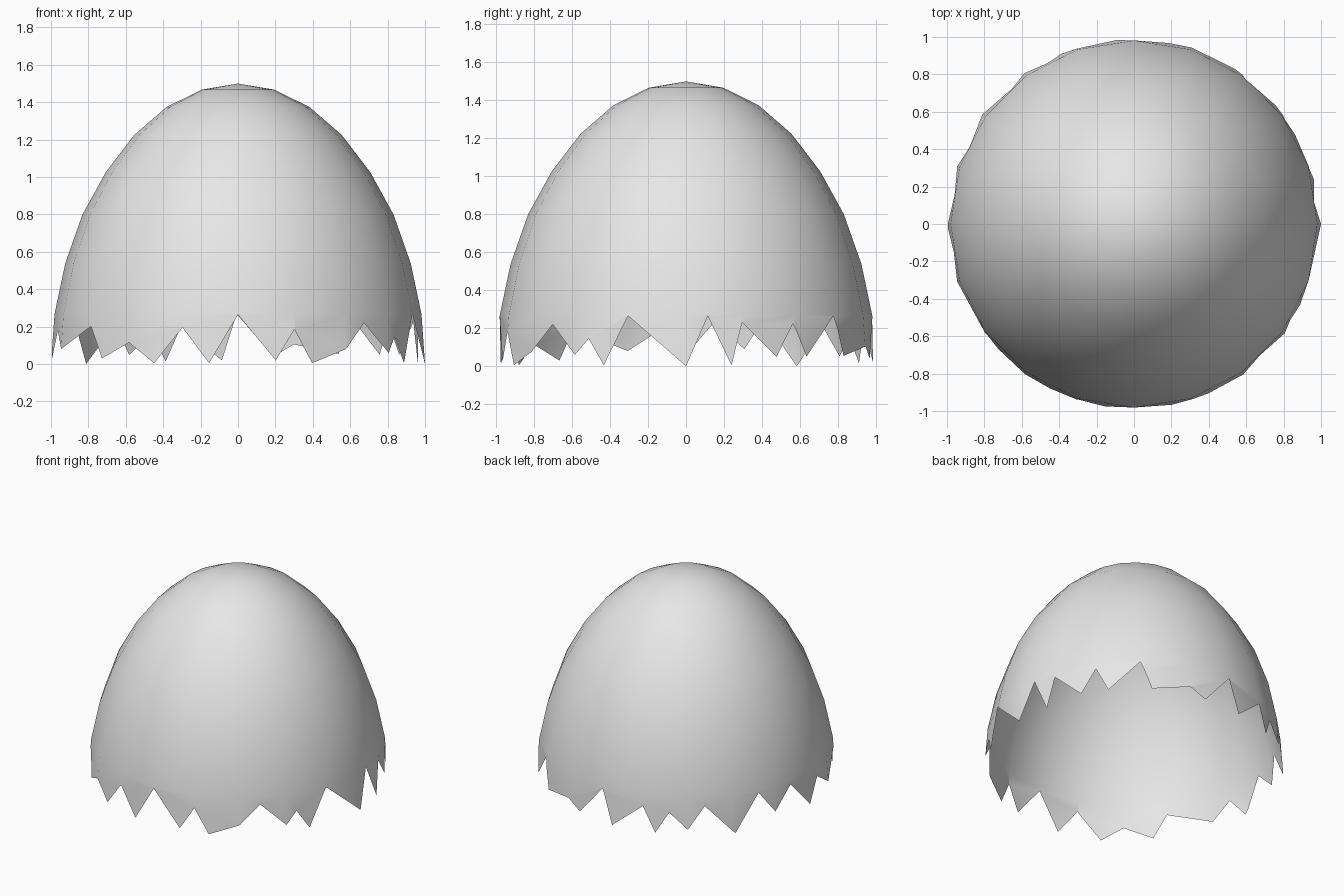
import bpy, bmesh
from math import sin, cos, radians, pi

if "Cube" in bpy.data.objects:
    bpy.data.objects.remove(bpy.data.objects["Cube"])

SIDES = 20
STEP = 360 / SIDES
RIM_Z = 0.268
# Dome heights from just below the tip down to the last whole ring
HEIGHTS = [1.467, 1.374, 1.224, 1.026, 0.8, 0.538, RIM_Z]
# Cracked edge: angle from the front towards +x, and height
CRACKS = [(0, .27), (11.8, .02), (17.8, .185), (23.6, .005), (35.5, .08), (43.8, .22),
          (54, .06), (58.5, .145), (64, .005), (71.8, .27), (90, 0), (96.8, .27),
          (104, .005), (107.5, .23), (119, .05), (125, .225), (130, .05), (142.5, .27),
          (147, .055), (162.5, .105), (169, .04), (180.5, .27), (185, .02), (198, .2),
          (203, .015), (208.4, .165), (215.7, .05), (222.4, .21), (234.3, 0), (245, .25),
          (252, .09), (261, .235), (271.5, .03), (279, .18), (288, .08), (307, .2),
          (312.5, .03), (324, .115), (333, .005), (342.5, .195), (351, .005), (360, .27)]


def shell_point(angle, z, radius):
    """Point on the flat side of the many-sided shell."""
    middle = (angle // STEP + 0.5) * STEP
    r = radius * cos(pi / SIDES) / cos(radians(angle - middle))
    return (r * sin(radians(angle)), -r * cos(radians(angle)), z)


def crack_height(angle):
    for (a0, z0), (a1, z1) in zip(CRACKS, CRACKS[1:]):
        if a0 <= angle <= a1:
            return z0 + (z1 - z0) * (angle - a0) / (a1 - a0)


bm = bmesh.new()

# Rounded dome
tip = bm.verts.new((0, 0, 1.5))
rings = []
for k, z in enumerate(HEIGHTS, 1):
    r = sin(k * pi / 16)
    rings.append([bm.verts.new(shell_point(i * STEP, z, r)) for i in range(SIDES)])
for i in range(SIDES):
    j = (i + 1) % SIDES
    bm.faces.new((tip, rings[0][i], rings[0][j]))
    for upper, lower in zip(rings, rings[1:]):
        bm.faces.new((upper[i], lower[i], lower[j], upper[j]))

# Jagged lower band, one panel for each side
angles = sorted({a for a, z in CRACKS if a < 360} | {i * STEP for i in range(SIDES)})
edge = {}
for a in angles:
    z = min(crack_height(a), RIM_Z - 0.004)
    edge[a] = bm.verts.new(shell_point(a, z, 1 - 0.019 * z / RIM_Z))
for i in range(SIDES):
    j = (i + 1) % SIDES
    low = [edge[a] for a in angles if i * STEP <= a < (i + 1) * STEP]
    low.append(edge[j * STEP])
    bm.faces.new([rings[-1][i]] + low + [rings[-1][j]])

for f in bm.faces:
    f.smooth = True
mesh = bpy.data.meshes.new("cracked_eggshell")
bm.to_mesh(mesh)
bm.free()
shell = bpy.data.objects.new("cracked_eggshell", mesh)
bpy.context.collection.objects.link(shell)

# Plain shell colour
colour = (0.8, 0.8, 0.8, 1)
mat = bpy.data.materials.new("pale_grey_shell")
mat.use_nodes = True
mat.diffuse_color = colour
mat.node_tree.nodes["Principled BSDF"].inputs["Base Color"].default_value = colour
mesh.materials.append(mat)
